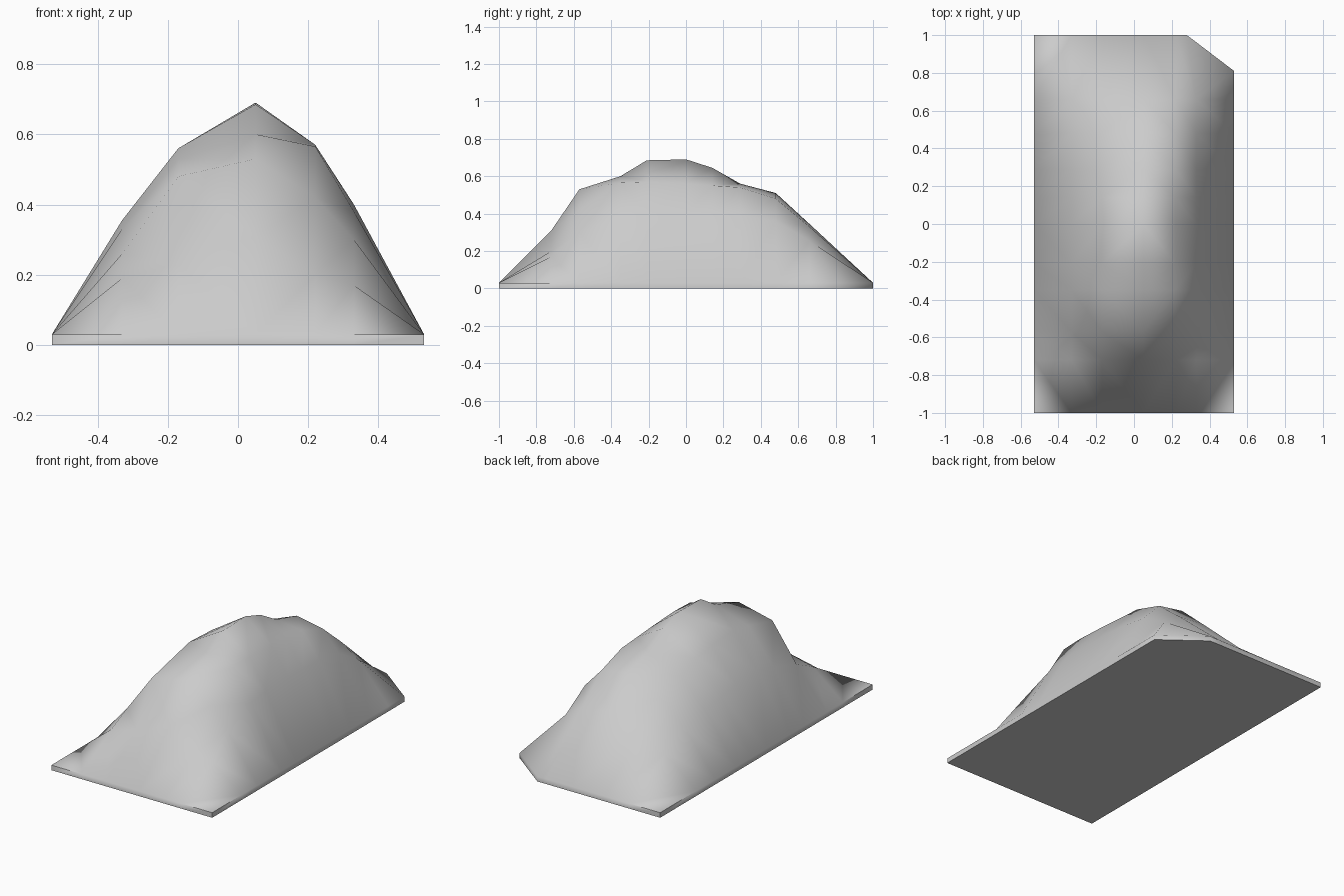
import bpy, bmesh, math

if "Cube" in bpy.data.objects:
    bpy.data.objects.remove(bpy.data.objects["Cube"])

# Height samples of the mound: columns across x, rows along y
XS = [-0.53, -0.33, -0.17, 0.05, 0.22, 0.33, 0.53]
YS = [-1, -0.72, -0.57, -0.35, -0.21, 0, 0.14, 0.29, 0.48, 0.66, 1]
RIM = 0.03
INNER = [
    [.19, .23, .31, .20, .17],
    [.26, .48, .53, .42, .30],
    [.33, .53, .60, .565, .38],
    [.355, .56, .685, .57, .40],
    [.355, .55, .69, .56, .40],
    [.34, .53, .645, .55, .40],
    [.32, .48, .56, .54, .39],
    [.28, .42, .51, .48, .36],
    [.20, .29, .345, .33, .255],
]

bm = bmesh.new()
nx, ny = len(XS), len(YS)


def height(i, j):
    inside = 0 < i < nx - 1 and 0 < j < ny - 1
    return INNER[j - 1][i - 1] if inside else RIM


# Mound surface
g = [[bm.verts.new((x, y, height(i, j))) for i, x in enumerate(XS)]
     for j, y in enumerate(YS)]

# Cut-off back right corner
g[-1][-1].co.y = 0.81
g[-1][-2].co.x = 0.28

for j in range(ny - 1):
    for i in range(nx - 1):
        bm.faces.new((g[j][i], g[j][i + 1], g[j + 1][i + 1], g[j + 1][i]))
bmesh.ops.triangulate(bm, faces=bm.faces[:], quad_method='SHORT_EDGE')

# Thin rim wall and flat underside
loop = (g[0][:-1] + [r[-1] for r in g[:-1]] + g[-1][:0:-1]
        + [r[0] for r in g[:0:-1]])
low = [bm.verts.new((v.co.x, v.co.y, 0)) for v in loop]
n = len(loop)
for k in range(n):
    m = (k + 1) % n
    bm.faces.new((low[k], low[m], loop[m], loop[k]))
bm.faces.new(low[::-1])
bmesh.ops.recalc_face_normals(bm, faces=bm.faces[:])

mesh = bpy.data.meshes.new("rock_mound")
bm.to_mesh(mesh)
bm.free()
mound = bpy.data.objects.new("rock_mound", mesh)
bpy.context.collection.objects.link(mound)
bpy.context.view_layer.objects.active = mound
mound.select_set(True)
bpy.ops.object.shade_smooth_by_angle(angle=math.radians(70))
